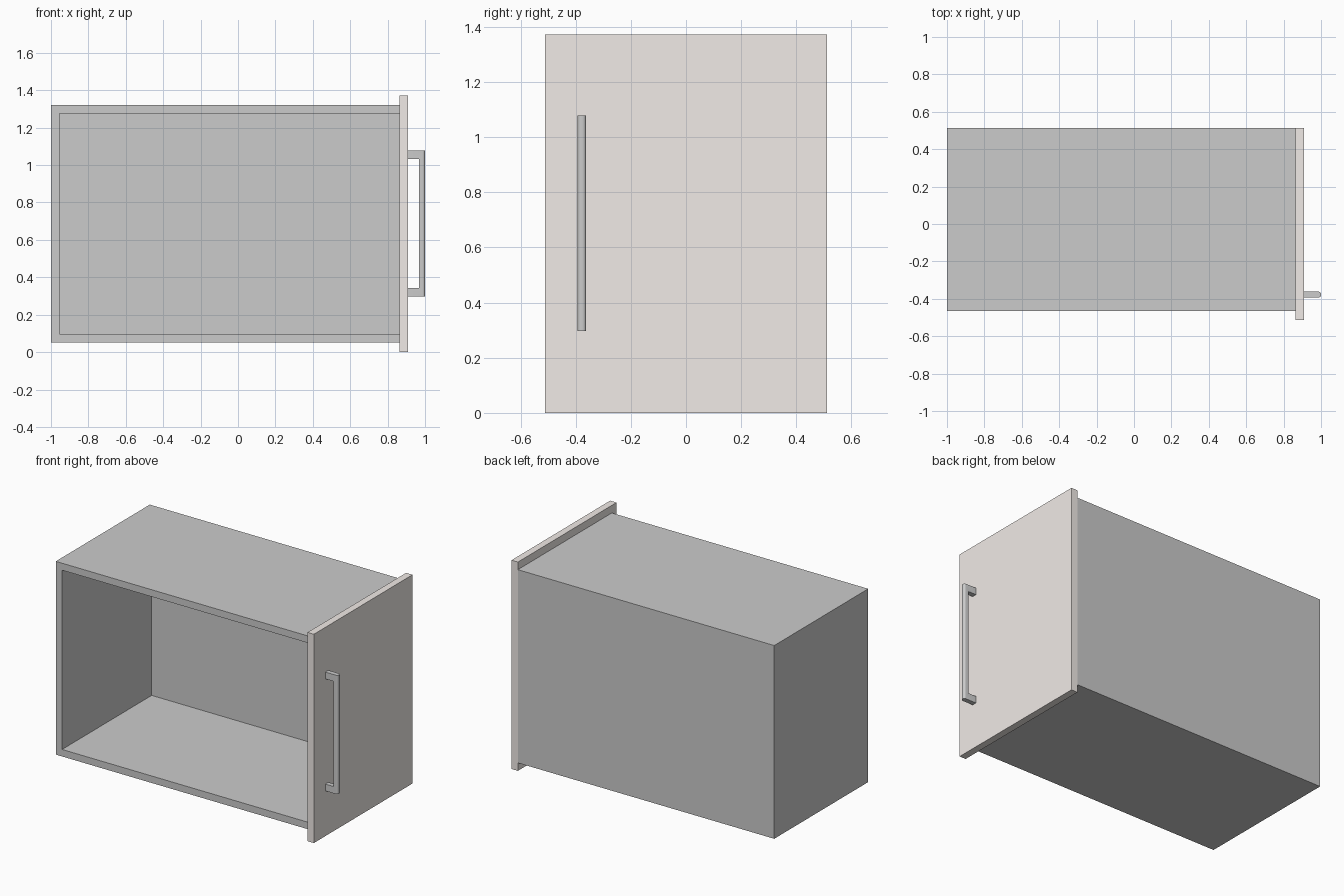
import bpy, bmesh

if "Cube" in bpy.data.objects:
    bpy.data.objects.remove(bpy.data.objects["Cube"])

T = 0.046          # panel thickness
X_DOOR = 0.864     # plane where the carcass meets the front panel


def new_object(name, bm):
    bmesh.ops.recalc_face_normals(bm, faces=bm.faces)
    mesh = bpy.data.meshes.new(name)
    bm.to_mesh(mesh)
    bm.free()
    obj = bpy.data.objects.new(name, mesh)
    bpy.context.collection.objects.link(obj)
    return obj


def box(lo, hi):
    bm = bmesh.new()
    bmesh.ops.create_cube(bm, size=1)
    for v in bm.verts:
        for i in range(3):
            v.co[i] = lo[i] if v.co[i] < 0 else hi[i]
    return bm


# Carcass: a box open at the front and towards the panel, thickened inwards
bm = box((-1, -0.464, 0.052), (X_DOOR, 0.512, 1.322))
bm.normal_update()
bmesh.ops.delete(bm, geom=[f for f in bm.faces if f.normal.y < -0.9 or f.normal.x > 0.9],
                 context='FACES')
mesh = bpy.data.meshes.new("carcass")
bm.to_mesh(mesh)
bm.free()
carcass = bpy.data.objects.new("carcass", mesh)
bpy.context.collection.objects.link(carcass)
solid = carcass.modifiers.new("walls", 'SOLIDIFY')
solid.thickness = T
solid.offset = -1
solid.use_even_offset = True

# Front panel, overhanging the carcass
panel = new_object("front_panel", box((X_DOOR, -0.512, 0), (X_DOOR + T, 0.512, 1.372)))
mat = bpy.data.materials.new("beige")
mat.diffuse_color = (0.88, 0.83, 0.80, 1)
mat.use_nodes = True
mat.node_tree.nodes["Principled BSDF"].inputs["Base Color"].default_value = mat.diffuse_color
panel.data.materials.append(mat)

# Handle: U-shaped profile extruded across its width, outer grip edges rounded
x0, x1, xi = X_DOOR + T, 1.0, 0.968
z0, z1, h = 0.297, 1.078, 0.045
y0, width = -0.393, 0.031
profile = [(x0, z0), (x1, z0), (x1, z1), (x0, z1),
           (x0, z1 - h), (xi, z1 - h), (xi, z0 + h), (x0, z0 + h)]
bm = bmesh.new()
face = bm.faces.new([bm.verts.new((x, y0, z)) for x, z in profile])
side = bmesh.ops.extrude_face_region(bm, geom=[face])
bmesh.ops.translate(bm, vec=(0, width, 0),
                    verts=[g for g in side["geom"] if isinstance(g, bmesh.types.BMVert)])
bmesh.ops.recalc_face_normals(bm, faces=bm.faces)
grip = [e for e in bm.edges
        if all(abs(v.co.x - x1) < 1e-5 for v in e.verts)
        and abs(e.verts[0].co.z - e.verts[1].co.z) > 0.1]
bmesh.ops.bevel(bm, geom=grip, offset=0.013, segments=4, profile=0.5, affect='EDGES')
handle = new_object("handle", bm)

bpy.context.view_layer.objects.active = handle
handle.select_set(True)
bpy.ops.object.shade_smooth_by_angle()
